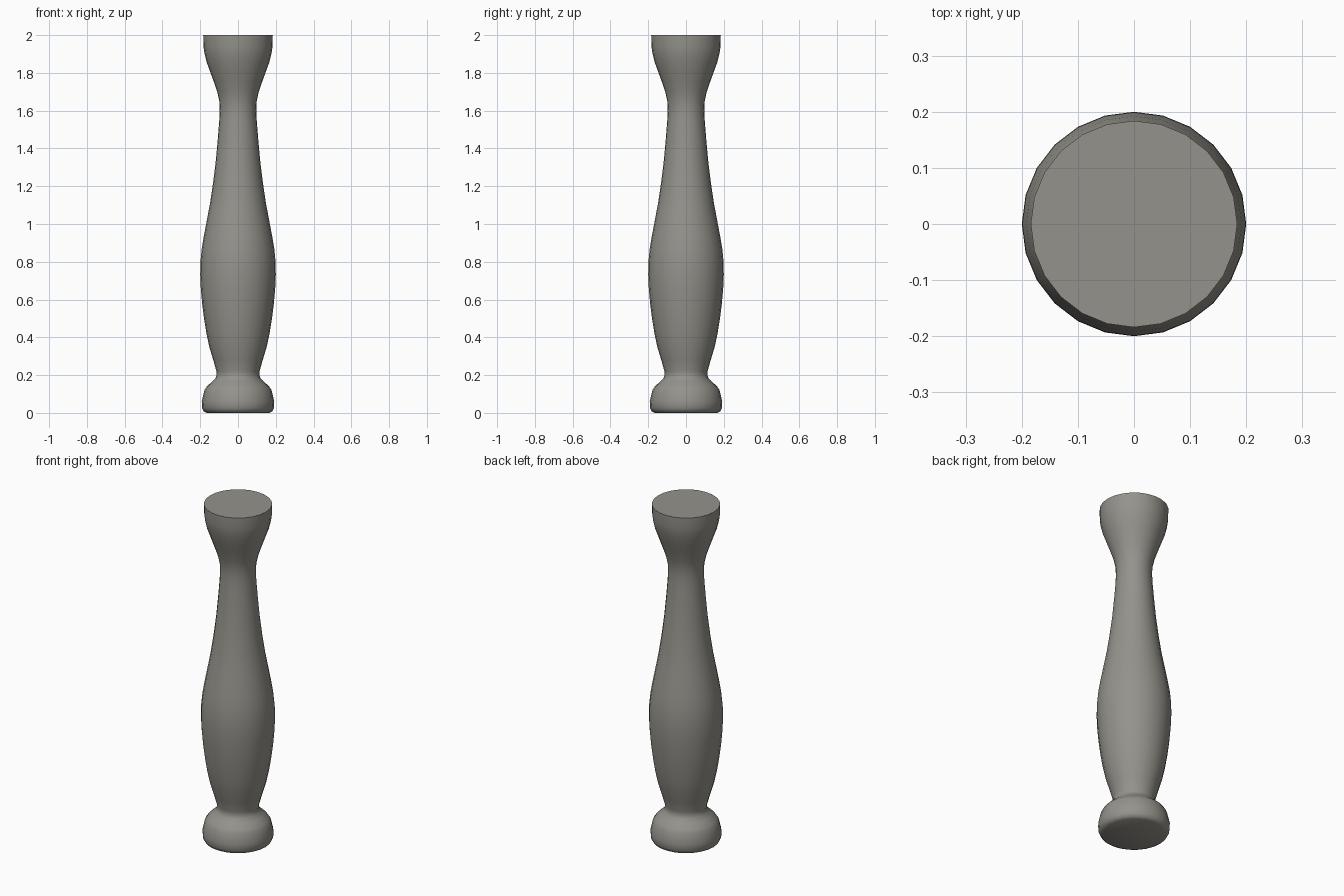
import bpy, bmesh, math

if "Cube" in bpy.data.objects:
    bpy.data.objects.remove(bpy.data.objects["Cube"])

SIDES = 24

# Baluster silhouette as (radius, height), from foot to top rim
PROFILE = [
    (0.165, 0.0), (0.181, 0.008), (0.19, 0.025), (0.192, 0.06), (0.178, 0.12),
    (0.165, 0.14), (0.14, 0.163), (0.12, 0.182), (0.113, 0.2), (0.114, 0.22),
    (0.131, 0.28), (0.152, 0.35), (0.167, 0.42), (0.18, 0.5), (0.19, 0.58),
    (0.197, 0.66), (0.2, 0.73), (0.199, 0.8), (0.192, 0.87), (0.182, 0.93),
    (0.165, 1.02), (0.148, 1.11), (0.133, 1.21), (0.118, 1.33), (0.107, 1.45),
    (0.099, 1.55), (0.097, 1.6), (0.099, 1.65), (0.11, 1.7), (0.129, 1.755),
    (0.149, 1.81), (0.167, 1.86), (0.178, 1.905), (0.183, 1.94), (0.184, 2.0),
]

stone = bpy.data.materials.new("warm_grey_stone")
stone.diffuse_color = (0.30, 0.29, 0.26, 1)
stone.use_nodes = True
stone.node_tree.nodes["Principled BSDF"].inputs["Base Color"].default_value = stone.diffuse_color


def lathe(name, profile, material):
    """Revolve a profile around z and close both ends with flat caps."""
    bm = bmesh.new()
    rings = [[bm.verts.new((r * math.cos(math.tau * i / SIDES),
                            r * math.sin(math.tau * i / SIDES), z))
              for i in range(SIDES)] for r, z in profile]
    for low, high in zip(rings, rings[1:]):
        for i in range(SIDES):
            j = (i + 1) % SIDES
            bm.faces.new((low[i], low[j], high[j], high[i]))
    bm.faces.new(rings[0][::-1])
    bm.faces.new(rings[-1])
    mesh = bpy.data.meshes.new(name)
    bm.to_mesh(mesh)
    bm.free()
    mesh.materials.append(material)
    obj = bpy.data.objects.new(name, mesh)
    bpy.context.collection.objects.link(obj)
    return obj


# Turned post with smooth sides and crisp end caps
baluster = lathe("baluster", PROFILE, stone)
bpy.context.view_layer.objects.active = baluster
baluster.select_set(True)
bpy.ops.object.shade_smooth_by_angle(angle=math.radians(40))
